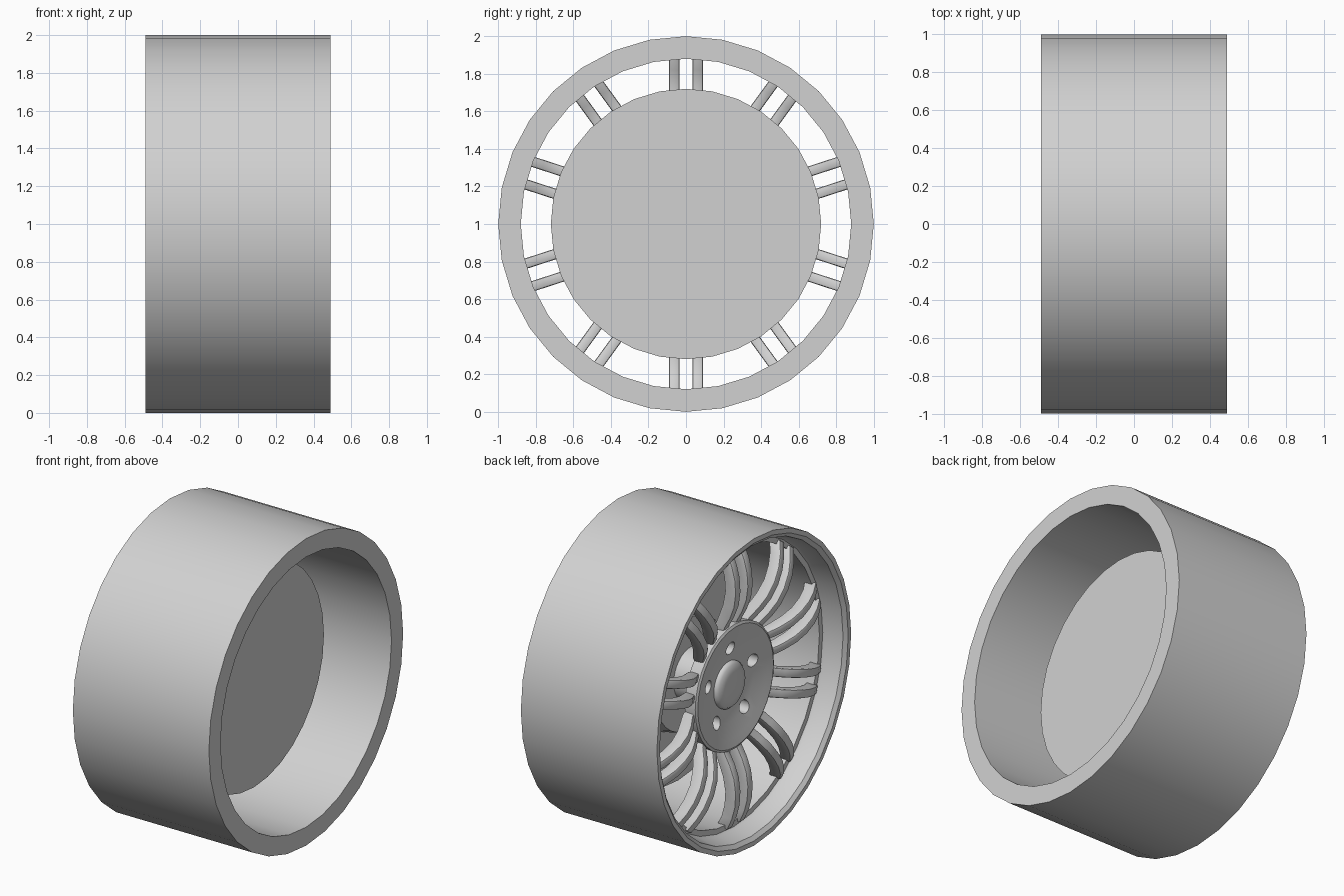
import bpy, bmesh, math
from mathutils import Matrix, Vector

if "Cube" in bpy.data.objects:
    bpy.data.objects.remove(bpy.data.objects["Cube"])

SEG = 32
AXIS_Z = 1.0

metal = bpy.data.materials.new("light_grey")
metal.diffuse_color = (0.64, 0.64, 0.64, 1)
metal.use_nodes = True
metal.node_tree.nodes["Principled BSDF"].inputs["Base Color"].default_value = metal.diffuse_color


def finish(name, bm):
    bmesh.ops.remove_doubles(bm, verts=bm.verts, dist=1e-5)
    bmesh.ops.recalc_face_normals(bm, faces=bm.faces)
    me = bpy.data.meshes.new(name)
    bm.to_mesh(me)
    bm.free()
    me.materials.append(metal)
    ob = bpy.data.objects.new(name, me)
    bpy.context.collection.objects.link(ob)
    return ob


def smooth(ob, angle=30):
    bpy.ops.object.select_all(action='DESELECT')
    ob.select_set(True)
    bpy.context.view_layer.objects.active = ob
    bpy.ops.object.shade_smooth_by_angle(angle=math.radians(angle))


def apply_modifier(ob, mod):
    bpy.context.view_layer.objects.active = ob
    bpy.ops.object.modifier_apply(modifier=mod.name)


def lathe(name, profile, closed=False):
    """Revolve (x, radius) points around the wheel axle (x)."""
    bm = bmesh.new()
    rings = []
    for i in range(SEG):
        a = 2 * math.pi * i / SEG
        rings.append([bm.verts.new((x, r * math.sin(a), AXIS_Z + r * math.cos(a)))
                      for x, r in profile])
    n = len(profile)
    for i in range(SEG):
        p, q = rings[i], rings[(i + 1) % SEG]
        for j in range(n if closed else n - 1):
            k = (j + 1) % n
            loop = [p[j], p[k]]
            if profile[k][1] > 0:
                loop.append(q[k])
            if profile[j][1] > 0:
                loop.append(q[j])
            bm.faces.new(loop)
    return finish(name, bm)


# Outer barrel with a thin front lip and an inner step for the spokes
barrel = lathe("rim_barrel", [
    (0.49, 0.88), (0.49, 1.0), (-0.49, 1.0), (-0.49, 0.97),
    (-0.47, 0.945), (-0.36, 0.925), (-0.345, 0.915), (-0.345, 0.88)], closed=True)
smooth(barrel)

# Brake disc with raised centre
disc = lathe("brake_disc", [
    (0.115, 0), (0.115, 0.72), (0.055, 0.72), (0.055, 0.38),
    (-0.03, 0.36), (-0.03, 0)])
smooth(disc)

# Axle joining disc and hub
axle = lathe("axle", [(0.06, 0), (0.06, 0.17), (-0.25, 0.17), (-0.25, 0)])
smooth(axle)

# Dished hub plate with five bolt holes
hub = lathe("hub_plate", [
    (-0.305, 0), (-0.305, 0.15), (-0.318, 0.24), (-0.345, 0.34), (-0.358, 0.39),
    (-0.35, 0.405), (-0.27, 0.40), (-0.24, 0.34), (-0.24, 0)])
bm = bmesh.new()
for i in range(5):
    a = 2 * math.pi * i / 5
    pos = Vector((-0.30, 0.24 * math.sin(a), AXIS_Z + 0.24 * math.cos(a)))
    bmesh.ops.create_cone(bm, cap_ends=True, segments=16, radius1=0.042, radius2=0.042,
                          depth=0.3, matrix=Matrix.Translation(pos) @ Matrix.Rotation(math.pi / 2, 4, 'Y'))
cutter = finish("bolt_hole_cutter", bm)
cutter.hide_render = True
cut = hub.modifiers.new("holes", 'BOOLEAN')
cut.operation = 'DIFFERENCE'
cut.solver = 'EXACT'
cut.object = cutter
apply_modifier(hub, cut)
bpy.data.objects.remove(cutter)
smooth(hub)

# Domed centre cap
cap = lathe("centre_cap", [
    (-0.28, 0), (-0.28, 0.15), (-0.315, 0.15), (-0.333, 0.135), (-0.343, 0.09), (-0.348, 0)])
smooth(cap, 40)

# Ten pairs of arched spokes: (radius, front x, depth)
ARCH = [(0.34, -0.322, 0.06), (0.41, -0.342, 0.075), (0.48, -0.38, 0.085),
        (0.56, -0.41, 0.085), (0.65, -0.422, 0.08), (0.74, -0.416, 0.08),
        (0.82, -0.395, 0.08), (0.90, -0.36, 0.085)]
HALF = 0.0275


def spoke_pair(index):
    bm = bmesh.new()
    turn = Matrix.Translation((0, 0, AXIS_Z)) @ Matrix.Rotation(index * math.pi / 5, 4, 'X')
    for centre in (-0.063, 0.063):
        rings = []
        for r, x, d in ARCH:
            corners = ((x, -HALF), (x, HALF), (x + d, HALF), (x + d, -HALF))
            rings.append([bm.verts.new(turn @ Vector((cx, centre + cy, r))) for cx, cy in corners])
        for p, q in zip(rings, rings[1:]):
            for j in range(4):
                k = (j + 1) % 4
                bm.faces.new((p[j], p[k], q[k], q[j]))
        bm.faces.new(rings[0])
        bm.faces.new(rings[-1])
    ob = finish("spoke_pair_%02d" % (index + 1), bm)
    bev = ob.modifiers.new("rounded", 'BEVEL')
    bev.width = 0.01
    bev.segments = 2
    bev.limit_method = 'ANGLE'
    bev.angle_limit = math.radians(50)
    apply_modifier(ob, bev)
    smooth(ob, 35)


for i in range(10):
    spoke_pair(i)
